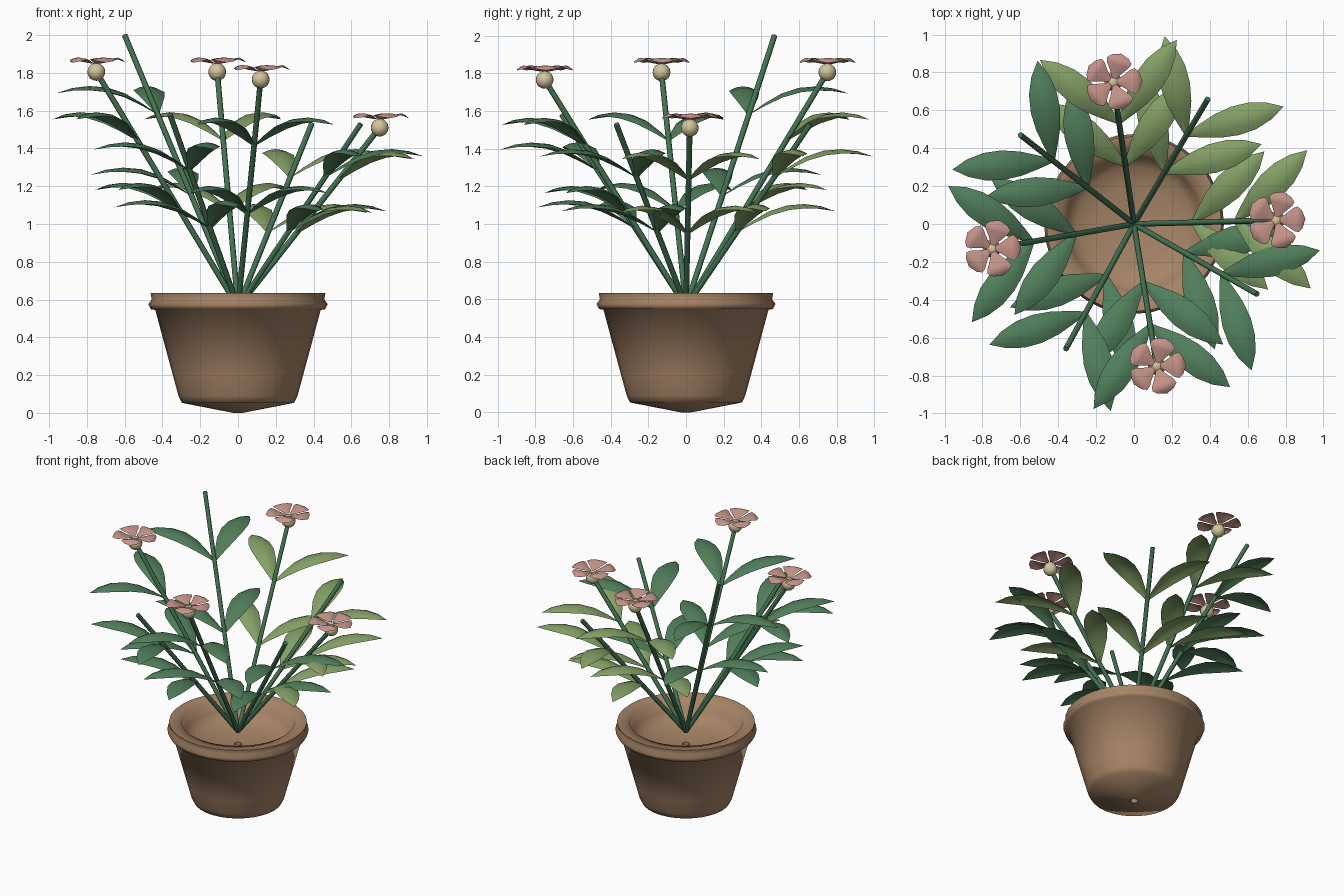
import bpy, bmesh, math
from mathutils import Vector, Matrix

cube = bpy.data.objects.get("Cube")
if cube:
    bpy.data.objects.remove(cube)


def material(name, r, g, b):
    col = [((c / 255 + 0.055) / 1.055) ** 2.4 for c in (r, g, b)] + [1]
    m = bpy.data.materials.new(name)
    m.use_nodes = True
    m.diffuse_color = col
    m.node_tree.nodes["Principled BSDF"].inputs["Base Color"].default_value = col
    return m


CLAY = material("clay", 166, 132, 102)
STEM = material("stem green", 68, 115, 82)
DARK = material("dark leaf green", 80, 126, 90)
LIGHT = material("light leaf green", 132, 161, 102)
PINK = material("petal pink", 198, 147, 136)
CREAM = material("flower centre cream", 212, 197, 156)


def finish(name, bm, mat, angle):
    bmesh.ops.remove_doubles(bm, verts=bm.verts, dist=0.0002)
    mesh = bpy.data.meshes.new(name)
    bm.to_mesh(mesh)
    bm.free()
    mesh.materials.append(mat)
    ob = bpy.data.objects.new(name, mesh)
    bpy.context.collection.objects.link(ob)
    bpy.ops.object.select_all(action='DESELECT')
    ob.select_set(True)
    bpy.context.view_layer.objects.active = ob
    bpy.ops.object.shade_smooth_by_angle(angle=math.radians(angle))


def blade(bm, origin, azimuth, length, fold, stations):
    """Arched leaf or petal; stations are (fraction, rise, half width)."""
    place = Matrix.Translation(origin) @ Matrix.Rotation(azimuth, 4, 'Z')
    rows = []
    for t, rise, half in stations:
        rows.append([bm.verts.new(place @ Vector((t * length, s * half, rise - s * s * half * fold)))
                     for s in (-1, -0.5, 0, 0.5, 1)])
    for a, b in zip(rows, rows[1:]):
        for i in range(4):
            bm.faces.new((a[i], b[i], b[i + 1], a[i + 1]))


# Pot: lathed shell with a lip, a dished floor and a drain hole
profile = [(0.025, 0.47), (0.2, 0.483), (0.3, 0.505), (0.355, 0.55), (0.38, 0.63),
           (0.463, 0.635), (0.457, 0.6), (0.475, 0.576), (0.462, 0.549), (0.438, 0.545),
           (0.345, 0.2), (0.315, 0.09), (0.297, 0.053), (0.025, 0.0)]
bm = bmesh.new()
pts = [bm.verts.new((r, 0, z)) for r, z in profile]
edges = [bm.edges.new(p) for p in zip(pts, pts[1:] + pts[:1])]
bmesh.ops.spin(bm, geom=pts + edges, cent=(0, 0, 0), axis=(0, 0, 1),
               angle=math.tau, steps=32)
bmesh.ops.remove_doubles(bm, verts=bm.verts, dist=0.0005)
bmesh.ops.recalc_face_normals(bm, faces=bm.faces)
finish("pot", bm, CLAY, 85)

# Stem tips, whether each one flowers, and its leaf colour
ROOT = Vector((0, 0, 0.56))
STEMS = [
    ((-0.60, 0.47, 2.0), False, DARK),
    ((-0.11, 0.75, 1.805), True, LIGHT),
    ((0.39, 0.66, 1.53), False, LIGHT),
    ((0.75, 0.02, 1.51), True, LIGHT),
    ((0.65, -0.37, 1.53), False, DARK),
    ((0.12, -0.75, 1.765), True, DARK),
    ((-0.36, -0.66, 1.58), False, DARK),
    ((-0.75, -0.13, 1.805), True, DARK),
]
LEAF = [(0, 0, 0.008), (0.15, 0.055, 0.036), (0.32, 0.108, 0.064), (0.5, 0.14, 0.078),
        (0.68, 0.148, 0.073), (0.85, 0.137, 0.046), (1, 0.11, 0)]
PETAL = [(0, 0, 0.012), (0.3, 0.012, 0.036), (0.55, 0.026, 0.061),
         (0.72, 0.03, 0.068), (0.88, 0.018, 0.046), (1, 0.004, 0)]

for n, (tip, flowering, leaf_mat) in enumerate(STEMS, 1):
    tip = Vector(tip)
    along = tip - ROOT

    # Straight stem
    bm = bmesh.new()
    turn = along.to_track_quat('Z', 'Y').to_matrix().to_4x4()
    bmesh.ops.create_cone(bm, cap_ends=True, segments=8, radius1=0.015, radius2=0.015,
                          depth=along.length,
                          matrix=Matrix.Translation(ROOT + along / 2) @ turn)
    finish(f"stem_{n}", bm, STEM, 50)

    # Two pairs of leaves, spread either side of the stem direction
    bm = bmesh.new()
    heading = math.atan2(along.y, along.x)
    for fraction in (0.41, 0.71):
        for side in (-1, 1):
            blade(bm, ROOT + along * fraction, heading + side * math.radians(43),
                  0.535, 0.3, LEAF)
    finish(f"leaves_{n}", bm, leaf_mat, 80)

    if flowering:
        # Round centre with five broad arched petals
        bm = bmesh.new()
        bmesh.ops.create_uvsphere(bm, u_segments=16, v_segments=10, radius=0.047,
                                  matrix=Matrix.Translation(tip))
        finish(f"flower_centre_{n}", bm, CREAM, 60)
        bm = bmesh.new()
        for k in range(5):
            a = k * math.tau / 5 + 0.04
            start = tip + Vector((math.cos(a) * 0.02, math.sin(a) * 0.02, 0.046))
            blade(bm, start, a, 0.135, 0.15, PETAL)
        finish(f"petals_{n}", bm, PINK, 80)
